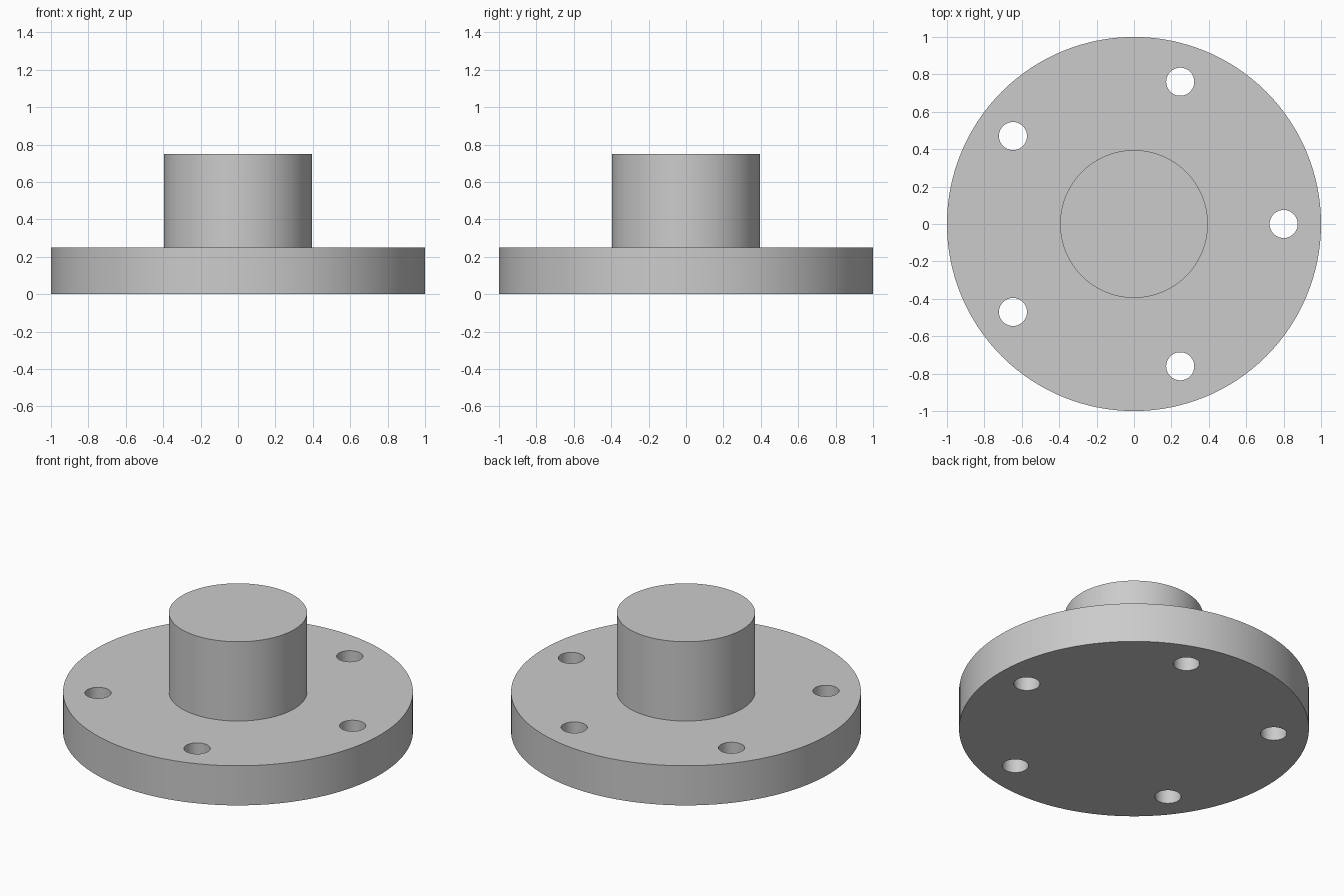
import bpy
import bmesh
from math import cos, sin, tau, radians
from mathutils import Matrix

PLATE_RADIUS, PLATE_TOP = 1.0, 0.25
HUB_RADIUS, HUB_TOP = 0.395, 0.75
HOLE_RADIUS, HOLE_CIRCLE, HOLE_COUNT = 0.075, 0.8, 5

default_cube = bpy.data.objects.get("Cube")
if default_cube:
    bpy.data.objects.remove(default_cube, do_unlink=True)

# Plain grey metal
grey = bpy.data.materials.new("grey_metal")
grey.use_nodes = True
colour = (0.6, 0.6, 0.6, 1)
grey.diffuse_color = colour
grey.node_tree.nodes["Principled BSDF"].inputs["Base Color"].default_value = colour


def cylinders(name, radius, bottom, top, centres, sides):
    """One object holding an upright cylinder at each centre."""
    bm = bmesh.new()
    for x, y in centres:
        bmesh.ops.create_cone(
            bm, cap_ends=True, segments=sides, radius1=radius, radius2=radius,
            depth=top - bottom,
            matrix=Matrix.Translation((x, y, (bottom + top) / 2)))
    mesh = bpy.data.meshes.new(name)
    bm.to_mesh(mesh)
    bm.free()
    mesh.materials.append(grey)
    obj = bpy.data.objects.new(name, mesh)
    bpy.context.collection.objects.link(obj)
    return obj


def combine(target, other, operation):
    """Apply a boolean, then discard the helper object."""
    other.hide_render = True
    modifier = target.modifiers.new(other.name, "BOOLEAN")
    modifier.operation = operation
    modifier.solver = "EXACT"
    modifier.object = other
    bpy.ops.object.select_all(action="DESELECT")
    bpy.context.view_layer.objects.active = target
    target.select_set(True)
    bpy.ops.object.modifier_apply(modifier=modifier.name)
    bpy.data.objects.remove(other, do_unlink=True)


# Round base plate with a solid central hub
flange = cylinders("hub_flange", PLATE_RADIUS, 0, PLATE_TOP, [(0, 0)], 128)
hub = cylinders("hub", HUB_RADIUS, PLATE_TOP / 2, HUB_TOP, [(0, 0)], 96)
combine(flange, hub, "UNION")

# Ring of through holes, the first on +x
angles = [tau * i / HOLE_COUNT for i in range(HOLE_COUNT)]
centres = [(HOLE_CIRCLE * cos(a), HOLE_CIRCLE * sin(a)) for a in angles]
holes = cylinders("bolt_holes", HOLE_RADIUS, -0.1, PLATE_TOP + 0.1, centres, 48)
combine(flange, holes, "DIFFERENCE")

# Smooth walls, crisp rims
bpy.ops.object.shade_smooth_by_angle(angle=radians(30))
